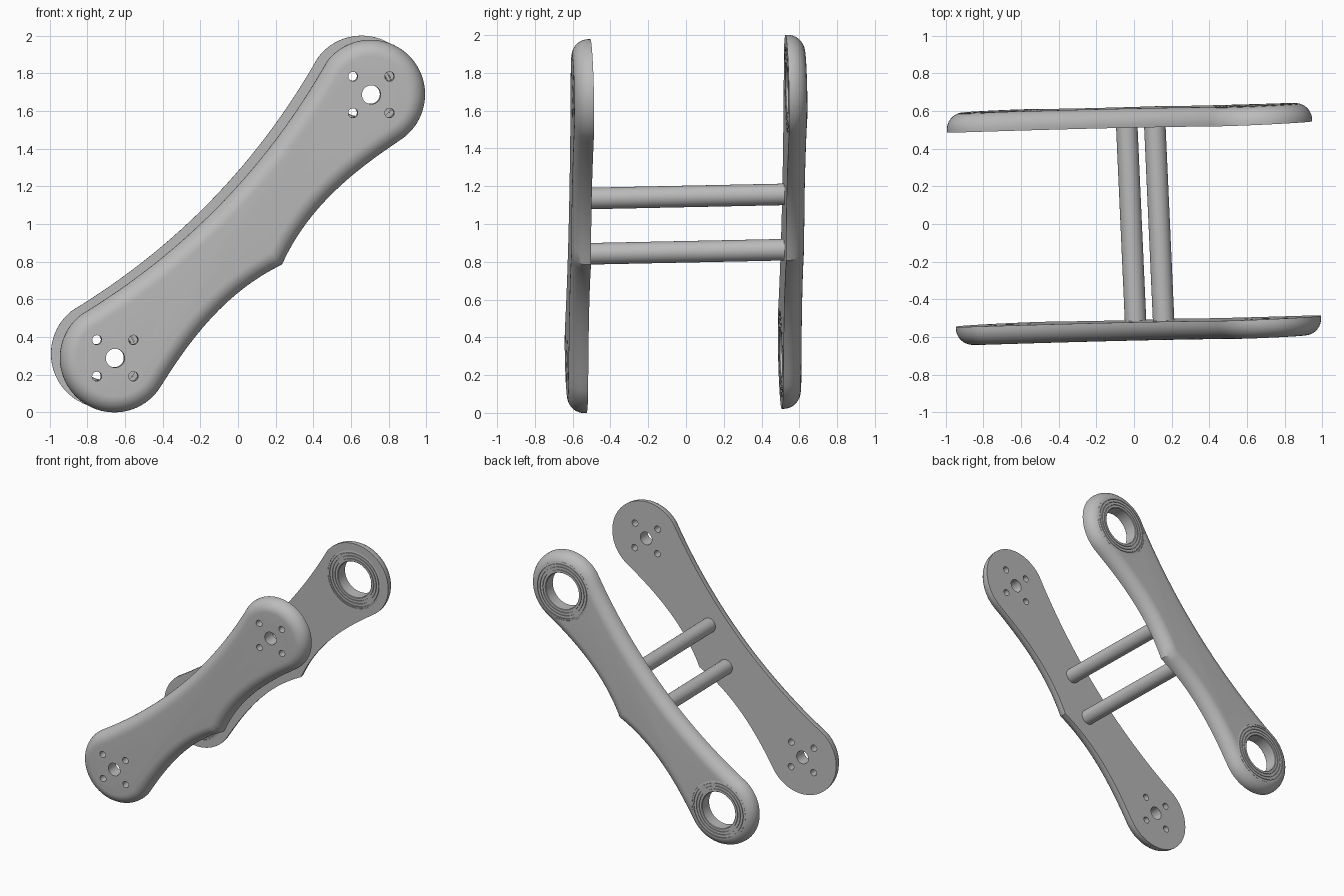
import bpy, bmesh, math
from mathutils import Matrix, Vector

cube = bpy.data.objects.get("Cube")
if cube:
    bpy.data.objects.remove(cube, do_unlink=True)

grey = bpy.data.materials.new("satin_grey")
grey.use_nodes = True
grey.diffuse_color = (0.5, 0.5, 0.5, 1)
grey.node_tree.nodes["Principled BSDF"].inputs["Base Color"].default_value = (0.5, 0.5, 0.5, 1)

# Slightly tilted assembly frame: local y runs along the rods
axis_y = Vector((-0.045, 1, 0.021)).normalized()
axis_x = Vector((1, 0.045, 0)).normalized()
axis_z = axis_x.cross(axis_y).normalized()
FRAME = Matrix.Translation((0, 0, 1)) @ Matrix((axis_x, axis_y, axis_z)).transposed().to_4x4()

ALONG = Vector((0.697, 0.717))      # long direction of the arms in x, z
END, RADIUS = 0.976, 0.29           # end centre distance and end radius
INNER, THICK, FILLET = 0.517, 0.1, 0.088
MID = INNER + THICK / 2


def place(u, v):
    return Vector((ALONG.x * u - ALONG.y * v, ALONG.y * u + ALONG.x * v))


def finish(bm, name):
    bmesh.ops.recalc_face_normals(bm, faces=bm.faces)
    bm.transform(FRAME)
    mesh = bpy.data.meshes.new(name)
    bm.to_mesh(mesh)
    bm.free()
    mesh.materials.append(grey)
    obj = bpy.data.objects.new(name, mesh)
    bpy.context.collection.objects.link(obj)
    return obj


def smooth(obj):
    bpy.ops.object.select_all(action="DESELECT")
    obj.select_set(True)
    bpy.context.view_layer.objects.active = obj
    bpy.ops.object.shade_smooth_by_angle(angle=math.radians(30))


def add_cylinder(bm, x, y, z, radius, length, sides=48):
    turn = Matrix.Translation((x, y, z)) @ Matrix.Rotation(math.pi / 2, 4, "X")
    bmesh.ops.create_cone(bm, cap_ends=True, segments=sides, radius1=radius,
                          radius2=radius, depth=length, matrix=turn)


# Arm outline: two round ends, a concave upper edge, a peaked lower edge
def outline():
    sweep, n, m = math.radians(98), 40, 32
    reach = END + RADIUS * math.cos(sweep)
    pts = []
    for side in (1, -1):
        for i in range(n + 1):
            a = -sweep + 2 * sweep * i / n
            pts.append(Vector((side * (END + RADIUS * math.cos(a)), side * RADIUS * math.sin(a))))
        for i in range(1, m):
            u = side * reach * (1 - 2 * i / m)
            w = abs(u)
            if side > 0:
                v = 0.165 + 0.122 * (w / reach) ** 2
            else:
                v = -(0.293 - 0.363 * w + 0.519 * w ** 2 - 0.146 * w ** 3)
            pts.append(Vector((u, v)))
    return pts


def inset(pts, d):
    out = []
    for i, p in enumerate(pts):
        a = (p - pts[i - 1]).normalized()
        b = (pts[(i + 1) % len(pts)] - p).normalized()
        na, nb = Vector((-a.y, a.x)), Vector((-b.y, b.x))
        out.append(p + (na + nb) * d / (1 + na.dot(nb)))
    return out


def make_arm(name, side, holes):
    base, bm, rings = outline(), bmesh.new(), []
    levels = [(0, 0)]
    for i in range(11):
        a = math.pi / 2 * i / 10
        levels.append((FILLET * (1 - math.cos(a)), THICK - FILLET + FILLET * math.sin(a)))
    for d, h in levels:
        flat = [place(*p) for p in inset(base, d)]
        rings.append([bm.verts.new((p.x, side * (INNER + h), p.y)) for p in flat])
    for low, high in zip(rings, rings[1:]):
        for i in range(len(low)):
            bm.faces.new((low[i - 1], low[i], high[i], high[i - 1]))
    bm.faces.new(rings[0])
    bm.faces.new(rings[-1])
    arm = finish(bm, name)

    # Drill the holes at both ends
    cut = bmesh.new()
    for end in (-1, 1):
        c = place(end * END, 0)
        for x, z, r in holes:
            add_cylinder(cut, c.x + x, side * MID, c.y + z, r, 0.3, 64 if r > 0.1 else 32)
    cutter = finish(cut, name + "_cutter")
    cutter.hide_render = True
    mod = arm.modifiers.new("holes", "BOOLEAN")
    mod.operation, mod.solver, mod.object = "DIFFERENCE", "EXACT", cutter
    bpy.context.view_layer.objects.active = arm
    bpy.ops.object.modifier_apply(modifier=mod.name)
    bpy.data.objects.remove(cutter, do_unlink=True)
    smooth(arm)


bolt_holes = [(0, 0, 0.05)] + [(x, z, 0.025) for x in (-0.097, 0.097) for z in (-0.097, 0.097)]
make_arm("front_arm", -1, bolt_holes)
make_arm("back_arm", 1, [(0, 0, 0.228)])


# Bearing rings: grooved section turned around the hole axis
def make_bearing(name, end):
    h = THICK / 2
    half = [(0.142, h - 0.004), (0.146, h)]
    for r in (0.163, 0.186, 0.209):
        half += [(r, h), (r, h - 0.008), (r + 0.004, h - 0.008), (r + 0.004, h)]
    half.append((0.2285, h - 0.003))
    section = half + [(r, -y) for r, y in reversed(half)]
    c = place(end * END, 0)
    bm, n, loops = bmesh.new(), 64, []
    for i in range(n):
        a = 2 * math.pi * i / n
        loops.append([bm.verts.new((c.x + r * math.cos(a), MID + y, c.y + r * math.sin(a)))
                      for r, y in section])
    for i in range(n):
        p, q = loops[i - 1], loops[i]
        for j in range(len(section)):
            bm.faces.new((p[j - 1], p[j], q[j], q[j - 1]))
    smooth(finish(bm, name))


make_bearing("upper_bearing", 1)
make_bearing("lower_bearing", -1)

# Cross rods between the arms
for name, x, z in (("upper_rod", 0.134, 0.146), ("lower_rod", -0.015, -0.147)):
    bm = bmesh.new()
    add_cylinder(bm, x, 0, z, 0.057, 2 * INNER + 0.01)
    smooth(finish(bm, name))
